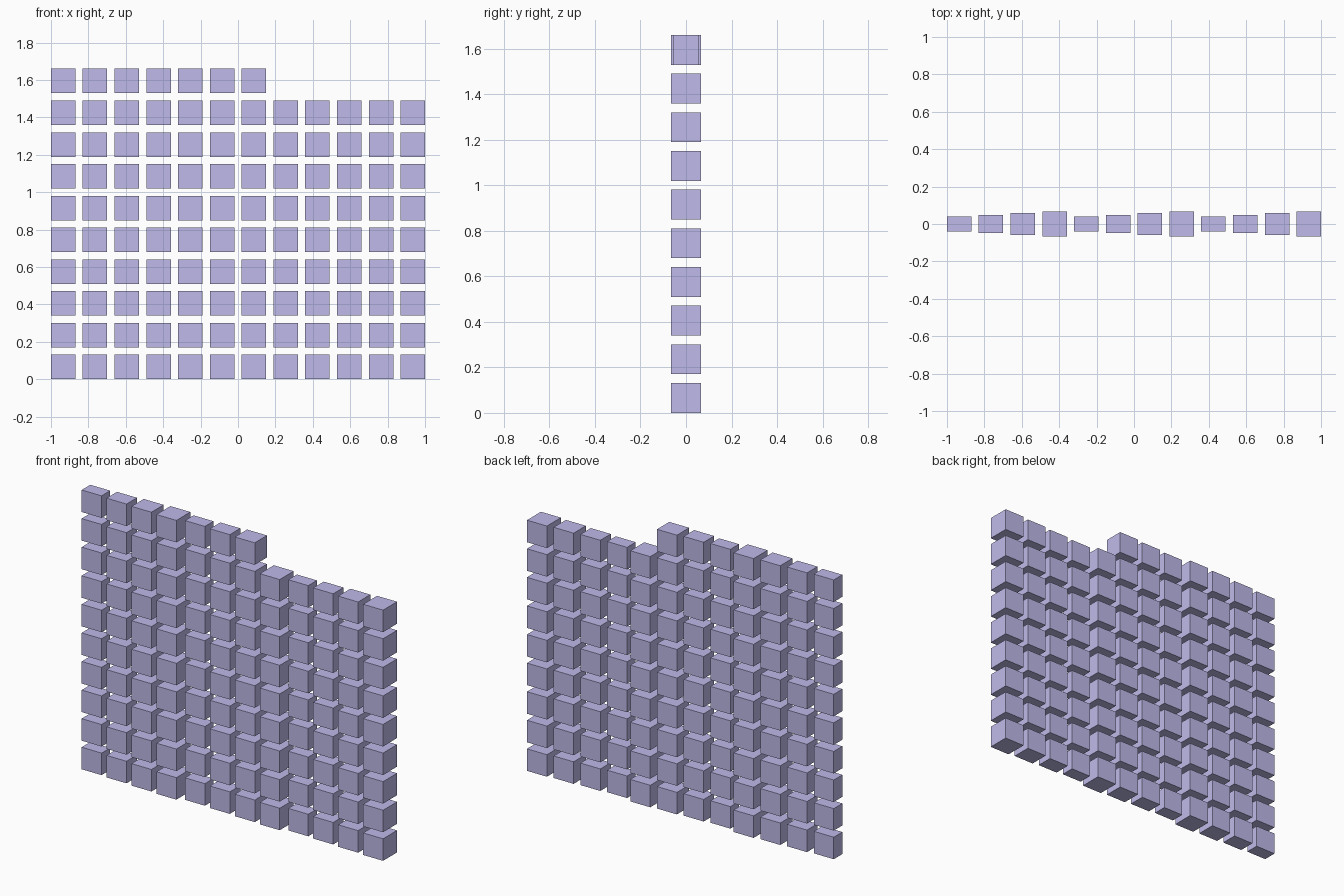
import bpy
import bmesh

if "Cube" in bpy.data.objects:
    bpy.data.objects.remove(bpy.data.objects["Cube"])

COLS, ROWS, TALL_COLS = 12, 10, 7
SIZE = 0.131
PITCH = (2 - SIZE) / (COLS - 1)
DEPTHS = (0.081, 0.098, 0.115, 0.131)   # repeats every four columns

violet = bpy.data.materials.new("violet")
violet.diffuse_color = (0.52, 0.49, 0.82, 1)
violet.use_nodes = True
violet.node_tree.nodes["Principled BSDF"].inputs["Base Color"].default_value = violet.diffuse_color


def block_mesh(depth):
    """One box block, standing on z = 0."""
    bm = bmesh.new()
    bmesh.ops.create_cube(bm, size=1)
    bmesh.ops.scale(bm, vec=(SIZE, depth, SIZE), verts=bm.verts)
    bmesh.ops.translate(bm, vec=(0, 0, SIZE / 2), verts=bm.verts)
    mesh = bpy.data.meshes.new("block")
    bm.to_mesh(mesh)
    bm.free()
    mesh.materials.append(violet)
    return mesh


meshes = [block_mesh(d) for d in DEPTHS]

# Columns of blocks; the top row is only partly filled
for i in range(COLS):
    column = bpy.data.objects.new(f"block_column_{i + 1}", meshes[i % 4])
    column.location.x = -1 + SIZE / 2 + i * PITCH
    bpy.context.collection.objects.link(column)
    stack = column.modifiers.new("stack", 'ARRAY')
    stack.count = ROWS if i < TALL_COLS else ROWS - 1
    stack.use_relative_offset = False
    stack.use_constant_offset = True
    stack.constant_offset_displace = (0, 0, PITCH)
